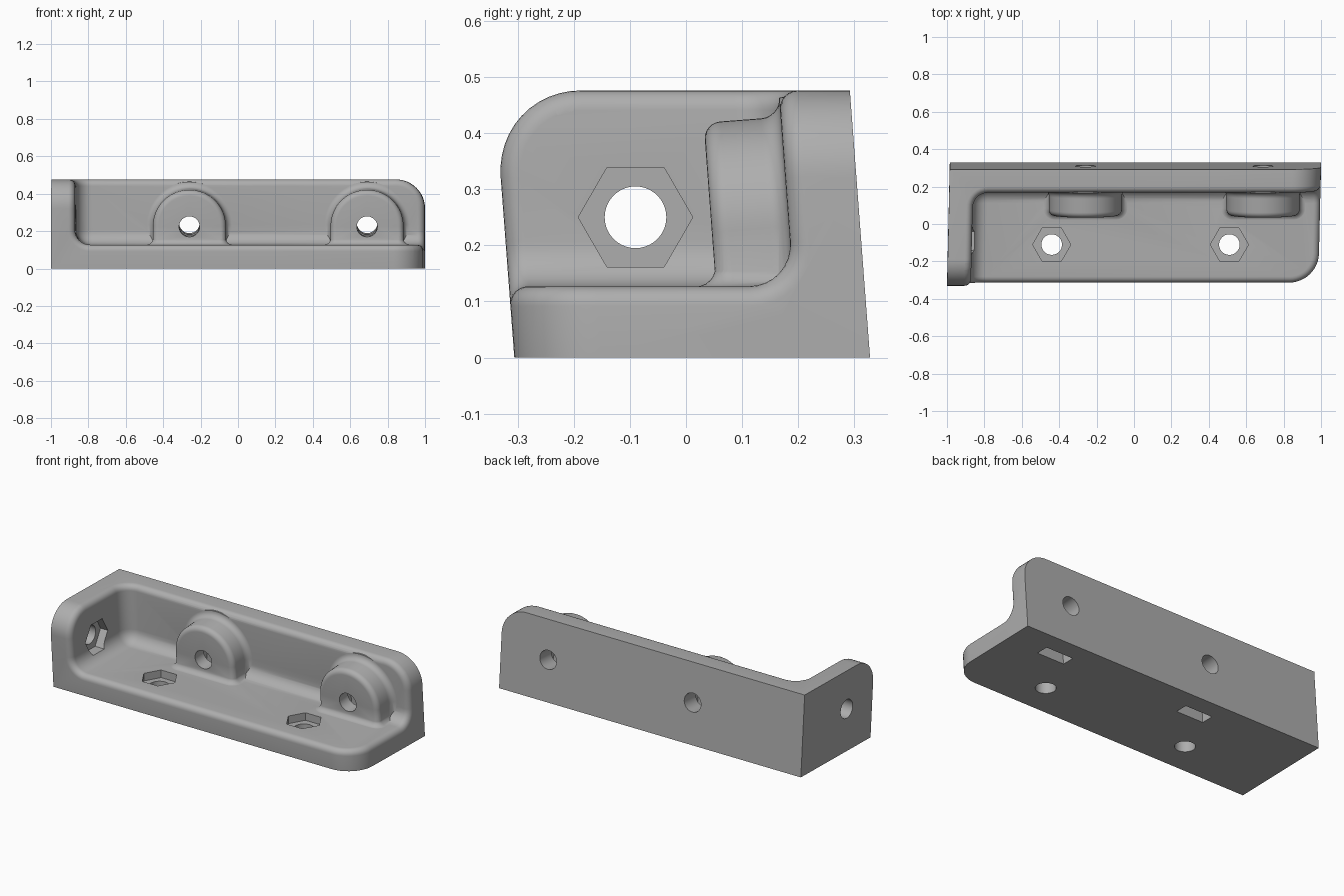
import bpy, bmesh, math
from mathutils import Matrix, Vector

if "Cube" in bpy.data.objects:
    bpy.data.objects.remove(bpy.data.objects["Cube"])

LEAN, SKEW = 0.0756, 0.023           # wall lean in y per z, side skew in x per y
X0, X1, Y0, Y1, TOP, T = -0.9925, 0.9925, -0.306, 0.328, 0.476, 0.127
BOSS_R, HOLE_R, HEX_R = 0.195, 0.055, 0.102

grey = bpy.data.materials.new("grey")
grey.diffuse_color = (0.42, 0.42, 0.42, 1)
grey.use_nodes = True
grey.node_tree.nodes["Principled BSDF"].inputs["Base Color"].default_value = grey.diffuse_color


def to_object(name, bm):
    bmesh.ops.recalc_face_normals(bm, faces=bm.faces)
    me = bpy.data.meshes.new(name)
    bm.to_mesh(me)
    bm.free()
    ob = bpy.data.objects.new(name, me)
    bpy.context.collection.objects.link(ob)
    return ob


def box(lo, hi):
    bm = bmesh.new()
    bmesh.ops.create_cube(bm, size=1)
    for v in bm.verts:
        v.co = [lo[i] if v.co[i] < 0 else hi[i] for i in range(3)]
    return bm


def round_edges(bm, rule, radius, segments):
    edges = [e for e in bm.edges if rule(e)]
    bmesh.ops.bevel(bm, geom=edges, offset=radius, offset_type='OFFSET', segments=segments,
                    profile=0.5, affect='EDGES', clamp_overlap=False)


def loft(name, loops, matrix=Matrix()):
    """Closed solid through a stack of equal-length loops."""
    bm = bmesh.new()
    rings = [[bm.verts.new(matrix @ Vector(p)) for p in loop] for loop in loops]
    n = len(rings[0])
    for a, b in zip(rings, rings[1:]):
        for i in range(n):
            bm.faces.new((a[i], a[(i + 1) % n], b[(i + 1) % n], b[i]))
    bm.faces.new(rings[0])
    bm.faces.new(rings[-1])
    return to_object(name, bm)


def rod(name, radius, sides, start, end, matrix):
    """Prism along the local z axis, first corner on local x."""
    ring = [(radius * math.cos(2 * math.pi * i / sides), radius * math.sin(2 * math.pi * i / sides))
            for i in range(sides)]
    return loft(name, [[(x, y, z) for x, y in ring] for z in (start, end)], matrix)


def combine(target, tool, operation):
    mod = target.modifiers.new("join", 'BOOLEAN')
    mod.operation, mod.solver, mod.object = operation, 'EXACT', tool
    bpy.context.view_layer.objects.active = target
    bpy.ops.object.modifier_apply(modifier=mod.name)
    bpy.data.objects.remove(tool)


# Outer block with its three free corners rounded
def free_corner(e):
    c = (e.verts[0].co + e.verts[1].co) / 2
    hits = (c.x > X1 - 0.01, c.y < Y0 + 0.01, c.z > TOP - 0.01)
    return sum(hits) == 2


# Trim each rounded corner with its own cutter-free extrusion: intersect three rounded blocks
def rounded_block(name, axis):
    lo, hi = [X0, Y0, 0], [X1, Y1, TOP]
    lo[axis] -= 0.2 if axis else 0.0
    hi[axis] += 0.2
    if axis == 0:
        lo[0] -= 0.2
    bm = box(lo, hi)
    free = {0: lambda c: c.y < Y0 + 0.01 and c.z > TOP - 0.01,
            1: lambda c: c.x > X1 - 0.01 and c.z > TOP - 0.01,
            2: lambda c: c.x > X1 - 0.01 and c.y < Y0 + 0.01}[axis]
    round_edges(bm, lambda e: all(free(v.co) for v in e.verts), 0.155, 12)
    return to_object(name, bm)


bracket = rounded_block("bracket", 0)
for axis in (1, 2):
    combine(bracket, rounded_block("corner_trim", axis), 'INTERSECT')

# Hollow with filleted inner corner
inner = Vector((X0 + T, Y1 - T, T))
bm = box((inner.x, Y0 - 1, inner.z), (X1 + 1, inner.y, TOP + 1))


def inner_edge(e):
    return any((v.co - inner).length < 1e-4 for v in e.verts)


round_edges(bm, inner_edge, 0.08, 8)
combine(bracket, to_object("hollow", bm), 'DIFFERENCE')

# Soft rim, then lean and skew of the whole shell
bm = bmesh.new()
bm.from_mesh(bracket.data)
bmesh.ops.remove_doubles(bm, verts=bm.verts, dist=1e-5)


def rim_edge(e):
    inside = all(v.co.x > X0 + 0.05 and v.co.y < Y1 - 0.05 and v.co.z > 0.05 for v in e.verts)
    return inside and len(e.link_faces) == 2 and e.calc_face_angle() > 1.0


round_edges(bm, rim_edge, 0.035, 6)
for v in bm.verts:
    x, y, z = v.co
    v.co = (x + SKEW * y, y - LEAN * z, z)
bmesh.ops.recalc_face_normals(bm, faces=bm.faces)
bm.to_mesh(bracket.data)
bm.free()


# Boss outline: arch with straight sides
def arch(radius, depth, bottom):
    arc = [(radius * math.cos(math.pi * i / 32), depth, radius * math.sin(math.pi * i / 32))
           for i in range(33)]
    return arc + [(-radius, depth, bottom), (radius, depth, bottom)]


# Skirt outline: plan of the boss with rounded front corners
def plan(offset, z):
    r, w, f = 0.03 + offset, BOSS_R + offset, 0.063 - LEAN * z - offset
    pts = [(w, 0.24, z)]
    for cx, start in ((w - r, 0), (r - w, -90)):
        for i in range(7):
            a = math.radians(start - 15 * i)
            pts.append((cx + r * math.cos(a), f + r + r * math.sin(a), z))
    return pts + [(-w, 0.24, z)]


tilt = Matrix.Rotation(math.atan(LEAN), 4, 'X')
steps = [math.radians(15 * i) for i in range(7)]
boss_x = (-0.26, 0.69)
for x in boss_x:
    frame = Matrix.Translation((x, 0.046, 0.224)) @ tilt
    stack = [(0.03 * (1 - math.sin(a)), -0.03 * (1 - math.cos(a))) for a in reversed(steps)]
    stack += [(0.103 + 0.035 * math.sin(a), 0.035 * (1 - math.cos(a))) for a in steps]
    stack.append((0.19, 0.035))
    combine(bracket, loft("boss", [arch(BOSS_R + o, d, -0.16) for d, o in stack], frame), 'UNION')
    skirt = [(0.04, 0.08)] + [(0.04 * (1 - math.sin(a)) - 0.002, T - 0.001 + 0.04 * (1 - math.cos(a)))
                              for a in steps]
    combine(bracket, loft("skirt", [plan(o, z) for o, z in skirt], Matrix.Translation((x, 0, 0))), 'UNION')

# Bolt holes and nut slots through the bosses
along_y = Matrix.Rotation(-math.pi / 2, 4, 'X')
for x in boss_x:
    frame = Matrix.Translation((x, 0.046, 0.224)) @ tilt
    combine(bracket, rod("hole", HOLE_R, 40, -0.2, 0.5, frame @ along_y), 'DIFFERENCE')
    slot = [(-0.089, -0.35), (0.089, -0.35), (0.089, 0.051), (0, HEX_R), (-0.089, 0.051)]
    combine(bracket, loft("slot", [[(u, d, w) for u, w in slot] for d in (0.08, 0.155)], frame), 'DIFFERENCE')

# Bolt holes with hexagonal nut pockets in the floor and the end wall
seats = [Matrix.Translation((x, -0.11, T)) for x in (-0.44, 0.51)]
seats.append(Matrix.Translation((-0.8675, -0.09, 0.25)) @ Matrix.Rotation(math.pi / 2, 4, 'Z')
             @ Matrix.Rotation(math.pi / 2, 4, 'X'))
for seat in seats:
    combine(bracket, rod("hole", HOLE_R, 40, -0.3, 0.2, seat), 'DIFFERENCE')
    combine(bracket, rod("nut_pocket", HEX_R, 6, -0.045, 0.1, seat), 'DIFFERENCE')

# Finish
bracket.data.materials.clear()
bracket.data.materials.append(grey)
for p in bracket.data.polygons:
    p.material_index = 0
bpy.ops.object.select_all(action='DESELECT')
bracket.select_set(True)
bpy.context.view_layer.objects.active = bracket
bpy.ops.object.shade_smooth_by_angle(angle=math.radians(35))
